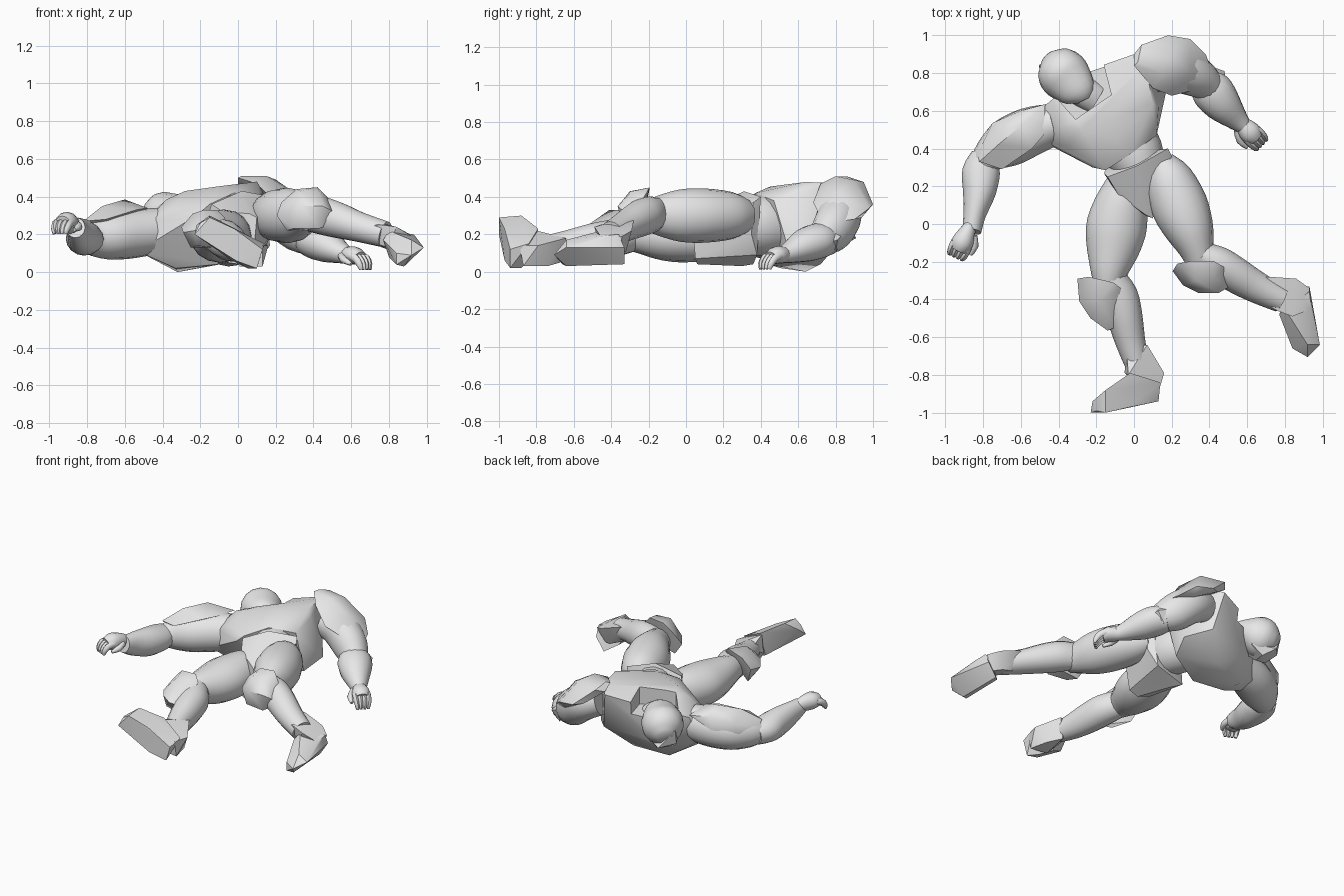
import bpy, bmesh, math
from mathutils import Vector

grey = bpy.data.materials.new("plain_grey")
grey.diffuse_color = (0.80, 0.80, 0.80, 1)


def finish(name, bm, angle):
    bmesh.ops.recalc_face_normals(bm, faces=bm.faces)
    me = bpy.data.meshes.new(name)
    bm.to_mesh(me)
    bm.free()
    me.materials.append(grey)
    ob = bpy.data.objects.new(name, me)
    bpy.context.collection.objects.link(ob)
    if angle:
        bpy.context.view_layer.objects.active = ob
        ob.select_set(True)
        bpy.ops.object.shade_smooth_by_angle(angle=math.radians(angle))
        ob.select_set(False)
    return ob


def limb(name, rings, sides=16, angle=40, steps=3):
    """Loft of elliptical rings (x, y, z, side radius, vertical radius)."""
    pts = []
    for i in range(len(rings) - 1):
        a, b, c, d = [rings[min(max(k, 0), len(rings) - 1)] for k in (i - 1, i, i + 1, i + 2)]
        for s in range(steps):
            t = s / steps
            pts.append([0.5 * (2 * q + (r - p) * t + (2 * p - 5 * q + 4 * r - w) * t * t
                               + (3 * q - p - 3 * r + w) * t ** 3) for p, q, r, w in zip(a, b, c, d)])
    pts.append(list(rings[-1]))
    bm = bmesh.new()
    loops = []
    for i, p in enumerate(pts):
        tan = Vector(pts[min(i + 1, len(pts) - 1)][:3]) - Vector(pts[max(i - 1, 0)][:3])
        side = tan.cross(Vector((0, 0, 1))).normalized()
        up = side.cross(tan).normalized()
        loops.append([bm.verts.new(Vector(p[:3]) + side * p[3] * math.cos(k * math.tau / sides)
                                   + up * p[4] * math.sin(k * math.tau / sides)) for k in range(sides)])
    for a, b in zip(loops, loops[1:]):
        for k in range(sides):
            bm.faces.new((a[k], a[(k + 1) % sides], b[(k + 1) % sides], b[k]))
    bm.faces.new(loops[0])
    bm.faces.new(loops[-1])
    return finish(name, bm, angle)


def hull(name, points, angle=30):
    """Faceted armour block around a few corner points."""
    bm = bmesh.new()
    for p in points:
        bm.verts.new(p)
    res = bmesh.ops.convex_hull(bm, input=bm.verts)
    junk = [v for v in set(res["geom_interior"] + res["geom_unused"]) if isinstance(v, bmesh.types.BMVert)]
    bmesh.ops.delete(bm, geom=junk, context='VERTS')
    return finish(name, bm, angle)


# torso armour, with a recessed collar
torso = hull("torso", [
    (-.47, .63, .30), (-.36, .72, .35), (-.20, .83, .40), (.00, .90, .44), (.06, .84, .47),
    (.10, .64, .48), (.13, .62, .43), (.12, .47, .38), (-.02, .37, .42), (-.15, .285, .36),
    (-.22, .30, .30), (-.28, .50, .43), (-.38, .52, .385), (-.10, .45, .455), (-.36, .41, .33),
    (-.49, .45, .26), (-.53, .46, .11), (-.50, .58, .12), (-.33, .50, .02), (-.32, .64, .00),
    (-.12, .44, .04), (-.10, .72, .04), (.12, .56, .08), (.17, .70, .14), (.05, .84, .18), (-.28, .77, .14)], 35)
bm = bmesh.new()
outline = [(-.43, .69), (-.31, .555), (-.12, .685), (-.165, .86), (-.40, .95)]
base = bm.faces.new([bm.verts.new((x, y, .31 + .12 * (x + .25))) for x, y in outline])
ext = bmesh.ops.extrude_face_region(bm, geom=[base])
bmesh.ops.translate(bm, vec=(0, 0, .4), verts=[v for v in ext["geom"] if isinstance(v, bmesh.types.BMVert)])
cutter = finish("collar_cutter", bm, 0)
cutter.hide_render = True
cutter.hide_set(True)
mod = torso.modifiers.new("collar", 'BOOLEAN')
mod.operation = 'DIFFERENCE'
mod.object = cutter

# neck and head
limb("neck", [(-.20, .66, .29, .08, .06), (-.28, .71, .30, .085, .08), (-.36, .77, .29, .08, .08)])
limb("head", [(-.265, .655, .345, .04, .03), (-.285, .69, .34, .09, .07), (-.335, .75, .315, .125, .11),
              (-.375, .795, .295, .135, .135), (-.42, .845, .27, .115, .115), (-.455, .88, .25, .05, .05)])
hull("face_mask", [(-.505, .84, .30), (-.50, .82, .20), (-.42, .91, .18), (-.46, .74, .22), (-.45, .76, .15),
                   (-.36, .84, .14), (-.28, .83, .20), (-.34, .70, .20), (-.38, .75, .15)])

# waist and pelvis
limb("waist", [(-.05, .48, .25, .15, .16), (.00, .38, .25, .155, .165), (.04, .28, .245, .13, .155)])
hull("pelvis", [(-.16, .27, .30), (-.14, .25, .36), (.18, .40, .40), (.20, .36, .37), (.02, .31, .43),
                (.10, .03, .29), (-.08, .15, .32), (.06, .05, .31),
                (-.14, .27, .10), (-.10, .36, .04), (.12, .38, .09), (.18, .35, .20),
                (.08, .05, .07), (.02, .06, .04), (-.05, .10, .05), (-.05, .30, .03)])

# left leg: thigh, knee guard, shin, boot
limb("left_thigh", [(.14, .34, .30, .07, .08), (.18, .25, .30, .125, .125), (.24, .10, .30, .15, .145),
                    (.295, -.03, .30, .13, .14), (.335, -.14, .30, .092, .11), (.36, -.22, .30, .075, .08)])
limb("left_shin", [(.36, -.16, .31, .07, .09), (.44, -.21, .30, .095, .10), (.53, -.265, .275, .095, .095),
                   (.64, -.33, .24, .085, .08), (.78, -.40, .20, .07, .07)])
hull("left_knee_guard", [(.205, -.25, .30), (.23, -.21, .37), (.31, -.195, .44), (.42, -.195, .45), (.48, -.23, .39),
                         (.51, -.33, .32), (.45, -.365, .35), (.34, -.365, .35), (.26, -.325, .32),
                         (.33, -.30, .43), (.43, -.29, .43), (.29, -.32, .23), (.43, -.34, .23), (.26, -.25, .22),
                         (.50, -.27, .26)], 50)
hull("left_ankle_cuff", [(.62, -.29, .29), (.72, -.28, .27), (.86, -.29, .22), (.93, -.34, .19),
                         (.94, -.45, .18), (.84, -.49, .24), (.76, -.46, .25), (.64, -.40, .24),
                         (.66, -.36, .17), (.82, -.32, .11), (.90, -.37, .09), (.80, -.46, .13)])
hull("left_foot", [(.80, -.45, .22), (.93, -.36, .20), (.93, -.33, .13), (.87, -.33, .04), (.94, -.45, .19),
                   (.985, -.64, .13), (.92, -.705, .09), (.84, -.66, .04), (.88, -.64, .03),
                   (.77, -.48, .17), (.80, -.40, .08), (.92, -.64, .17), (.84, -.66, .10)])

# right leg: thigh, knee guard, shin, boot
limb("right_thigh", [(-.05, .26, .22, .08, .09), (-.06, .15, .20, .13, .13), (-.09, .00, .19, .16, .14),
                     (-.11, -.12, .19, .145, .13), (-.13, -.24, .20, .105, .105), (-.14, -.34, .20, .07, .08)])
limb("right_shin", [(-.13, -.28, .20, .08, .09), (-.08, -.38, .18, .10, .10), (-.05, -.49, .16, .095, .10),
                    (-.02, -.62, .14, .08, .085), (.02, -.76, .13, .06, .06), (.03, -.80, .13, .04, .04)])
hull("right_knee_guard", [(-.30, -.29, .24), (-.24, -.28, .31), (-.11, -.31, .33), (-.07, -.34, .29),
                          (-.10, -.55, .21), (-.14, -.565, .22), (-.23, -.50, .22), (-.29, -.41, .21),
                          (-.18, -.41, .33), (-.25, -.33, .13), (-.22, -.48, .14), (-.12, -.50, .13)], 50)
hull("right_ankle_cuff", [(-.04, -.66, .17), (.07, -.64, .18), (.16, -.79, .14), (.13, -.89, .14),
                          (-.03, -.80, .22), (-.05, -.79, .10), (.03, -.67, .05), (.10, -.74, .03),
                          (.13, -.87, .03), (.01, -.85, .03)])
hull("right_foot", [(-.22, -.94, .25), (-.15, -.88, .30), (-.02, -.79, .23), (.14, -.84, .15), (.13, -.94, .12),
                    (.10, -.94, .02), (.05, -.88, .02), (-.03, -.84, .06), (-.23, -1.0, .20),
                    (-.15, -1.0, .29), (-.20, -.99, .26), (-.01, -.97, .06), (-.02, -.97, .23)])

# left arm
limb("left_upper_arm", [(.10, .80, .34, .10, .10), (.22, .82, .30, .12, .12), (.33, .78, .22, .11, .12),
                        (.41, .72, .17, .08, .085)])
hull("left_shoulder_guard", [(.00, .90, .46), (.04, .95, .48), (.18, 1.0, .36), (.30, .98, .34), (.00, .84, .50),
                             (.10, .72, .47), (.20, .68, .37), (.36, .72, .29), (.41, .82, .27), (.38, .90, .28),
                             (.20, .90, .49), (.02, .86, .51), (.15, .80, .51), (.30, .80, .42),
                             (.12, .97, .37), (.28, .94, .29)], 45)
limb("left_forearm", [(.36, .77, .17, .08, .08), (.41, .71, .165, .11, .095), (.47, .635, .14, .10, .09),
                      (.54, .56, .105, .065, .06), (.58, .52, .09, .045, .045)])
hull("left_elbow_guard", [(.40, .84, .20), (.48, .81, .17), (.49, .74, .15), (.43, .66, .24),
                          (.38, .72, .26), (.40, .78, .26), (.42, .80, .10)], 40)

# right arm
limb("right_upper_arm", [(-.42, .53, .22, .11, .12), (-.55, .49, .205, .13, .13), (-.67, .43, .19, .13, .125),
                         (-.76, .365, .18, .095, .10), (-.80, .31, .18, .07, .07)])
hull("right_shoulder_guard", [(-.47, .635, .32), (-.60, .60, .33), (-.75, .535, .29), (-.83, .37, .24), (-.82, .33, .27),
                              (-.70, .29, .28), (-.54, .40, .33), (-.48, .47, .34), (-.60, .52, .385),
                              (-.72, .42, .35), (-.77, .51, .22), (-.62, .60, .24)], 45)
limb("right_forearm", [(-.79, .37, .17, .07, .07), (-.81, .28, .175, .10, .085), (-.82, .17, .185, .088, .095),
                       (-.845, .05, .21, .06, .08), (-.86, -.04, .235, .05, .055)])


def hand(name, wrist, forward, across, lift, thick):
    """Palm, curled fingers and a thumb."""
    w, f, a, u = map(Vector, (wrist, forward, across, lift))

    def ring(d, s, h, ra, rb):
        return (*(w + f * d + a * s + u * h), ra, rb)
    limb(name + "_palm", [ring(-.05, 0, 0, .03, .035), ring(.0, 0, .005, .045, .042 * thick),
                          ring(.06, .0, .01, .058, .045 * thick), ring(.10, 0, 0, .045, .035 * thick)], 12)
    for i in range(4):
        s = -.042 + .028 * i
        limb(f"{name}_finger_{i + 1}", [ring(.07, s, .01, .018, .024), ring(.11, s, .0, .017, .022),
                                        ring(.135, s * .9, -.03, .015, .018), ring(.14, s * .8, -.055, .008, .01)], 8, 50, 2)
    limb(name + "_thumb", [ring(.0, .04, 0, .018, .02), ring(.05, .068, -.015, .02, .02),
                           ring(.10, .066, -.03, .01, .01)], 8, 50, 2)


hand("left_hand", (.575, .525, .085), (.70, -.70, -.12), (-.7, -.7, 0), (-.05, .1, 1), 1.05)
hand("right_hand", (-.885, -.045, .25), (-.42, -.90, .05), (.90, -.42, 0), (0, 0, 1), 1.25)
